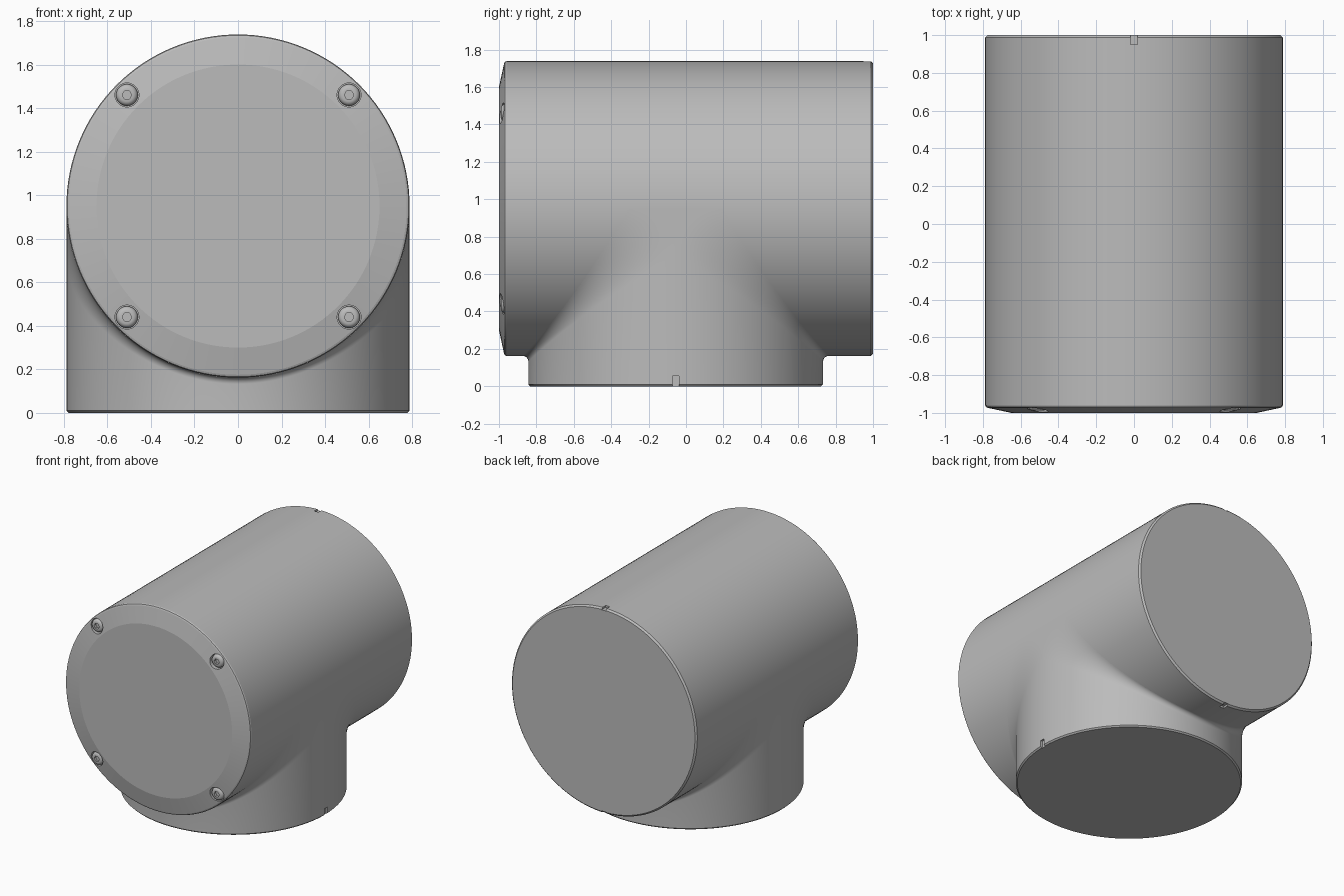
import bpy, bmesh, math
from mathutils import Matrix, Vector

if "Cube" in bpy.data.objects:
    bpy.data.objects.remove(bpy.data.objects["Cube"], do_unlink=True)

R = 0.788          # radius of barrel and outlet
AXIS_Z = 0.95      # height of the barrel axis
OUT_Y = -0.055     # outlet axis along the barrel
SEG = 128

grey = bpy.data.materials.new("mid grey")
grey.use_nodes = True
colour = (0.5, 0.5, 0.5, 1)
grey.diffuse_color = colour
grey.node_tree.nodes["Principled BSDF"].inputs["Base Color"].default_value = colour


def finish(name, bm):
    bmesh.ops.recalc_face_normals(bm, faces=bm.faces)
    mesh = bpy.data.meshes.new(name)
    bm.to_mesh(mesh)
    bm.free()
    mesh.materials.append(grey)
    obj = bpy.data.objects.new(name, mesh)
    bpy.context.collection.objects.link(obj)
    return obj


def lathe(name, profile, centre, seg):
    """Closed solid turned about a y axis; profile is (radius, y) pairs."""
    bm = bmesh.new()
    rings = []
    for r, y in profile:
        rings.append([bm.verts.new((centre[0] + r * math.cos(a), y, centre[1] + r * math.sin(a)))
                      for a in (2 * math.pi * i / seg for i in range(seg))])
    for lo, hi in zip(rings, rings[1:]):
        for i in range(seg):
            j = (i + 1) % seg
            bm.faces.new((lo[i], lo[j], hi[j], hi[i]))
    bm.faces.new(rings[0])
    bm.faces.new(rings[-1])
    return finish(name, bm)


def block(name, centre, size):
    bm = bmesh.new()
    bmesh.ops.create_cube(bm, size=1, matrix=Matrix.Translation(centre) @ Matrix.Diagonal((*size, 1)))
    return finish(name, bm)


def cut(obj, cutters):
    """Subtract the cutters, bake the result and drop the cutters."""
    for c in cutters:
        mod = obj.modifiers.new("cut", "BOOLEAN")
        mod.operation = "DIFFERENCE"
        mod.solver = "EXACT"
        mod.object = c
    graph = bpy.context.evaluated_depsgraph_get()
    obj.data = bpy.data.meshes.new_from_object(obj.evaluated_get(graph))
    obj.modifiers.clear()
    for c in cutters:
        bpy.data.objects.remove(c, do_unlink=True)


def smooth(obj, degrees):
    bpy.ops.object.select_all(action="DESELECT")
    obj.select_set(True)
    bpy.context.view_layer.objects.active = obj
    bpy.ops.object.shade_smooth_by_angle(angle=math.radians(degrees))


# Barrel with a bevelled front cap and a thin rear chamfer
barrel = lathe("barrel", [(0.65, -1), (0.775, -0.973), (0.784, -0.969), (R, -0.96),
                          (R, 0.988), (R - 0.012, 1)], (0, AXIS_Z), SEG)

# Screw holes and rear alignment notches
spots = [(sx * 0.51, AXIS_Z + sz * 0.51) for sx in (-1, 1) for sz in (-1, 1)]
cutters = [lathe("hole_cutter", [(0.055, -1.1), (0.055, -0.955)], s, 32) for s in spots]
cutters += [block("notch_cutter", (0, 1, AXIS_Z + s * R), (0.036, 0.1, 0.03)) for s in (-1, 1)]
cut(barrel, cutters)
smooth(barrel, 10)

# Button head screws with hex sockets
for i, spot in enumerate(spots):
    screw = lathe(f"screw_{i + 1}", [(0.05, -0.95), (0.05, -0.968), (0.046, -0.978),
                                     (0.039, -0.985), (0.03, -0.988)], spot, 32)
    cut(screw, [lathe("socket_cutter", [(0.022, -1.1), (0.022, -0.968)], spot, 6)])
    smooth(screw, 35)


def outlet_section(a):
    """Outline of the outlet in one x plane, with a blend that widens to the sides."""
    x, s = R * math.cos(a), R * math.sin(a)
    blend = 0.03 + 0.22 * (1 - s / R) ** 1.5
    top = AXIS_Z - s
    k = 1 - 0.01 / R
    half = [(x * k, s * k, 0), (x, s, 0.01)]
    for n in range(13):
        t = math.pi / 2 * n / 12
        half.append((x, s + blend * (1 - math.cos(t)), top - blend * (1 - math.sin(t))))
    front = [(px, OUT_Y - py, pz) for px, py, pz in half]
    back = [(px, OUT_Y + py, pz) for px, py, pz in half]
    return front + back[::-1]


# Outlet: sections lofted across x, blended into the barrel
bm = bmesh.new()
steps = 72
sections = [[bm.verts.new(p) for p in outlet_section(math.pi * i / steps)] for i in range(steps + 1)]
for lo, hi in zip(sections, sections[1:]):
    for i in range(len(lo)):
        j = (i + 1) % len(lo)
        bm.faces.new((lo[i], lo[j], hi[j], hi[i]))
for end in (sections[0], sections[-1]):
    bm.faces.new(end[2:-2])
bmesh.ops.remove_doubles(bm, verts=bm.verts, dist=0.00005)
bmesh.ops.dissolve_degenerate(bm, edges=bm.edges, dist=0.00005)
outlet = finish("outlet", bm)
cut(outlet, [block("notch_cutter", (R, OUT_Y, 0), (0.03, 0.036, 0.11))])
smooth(outlet, 20)
